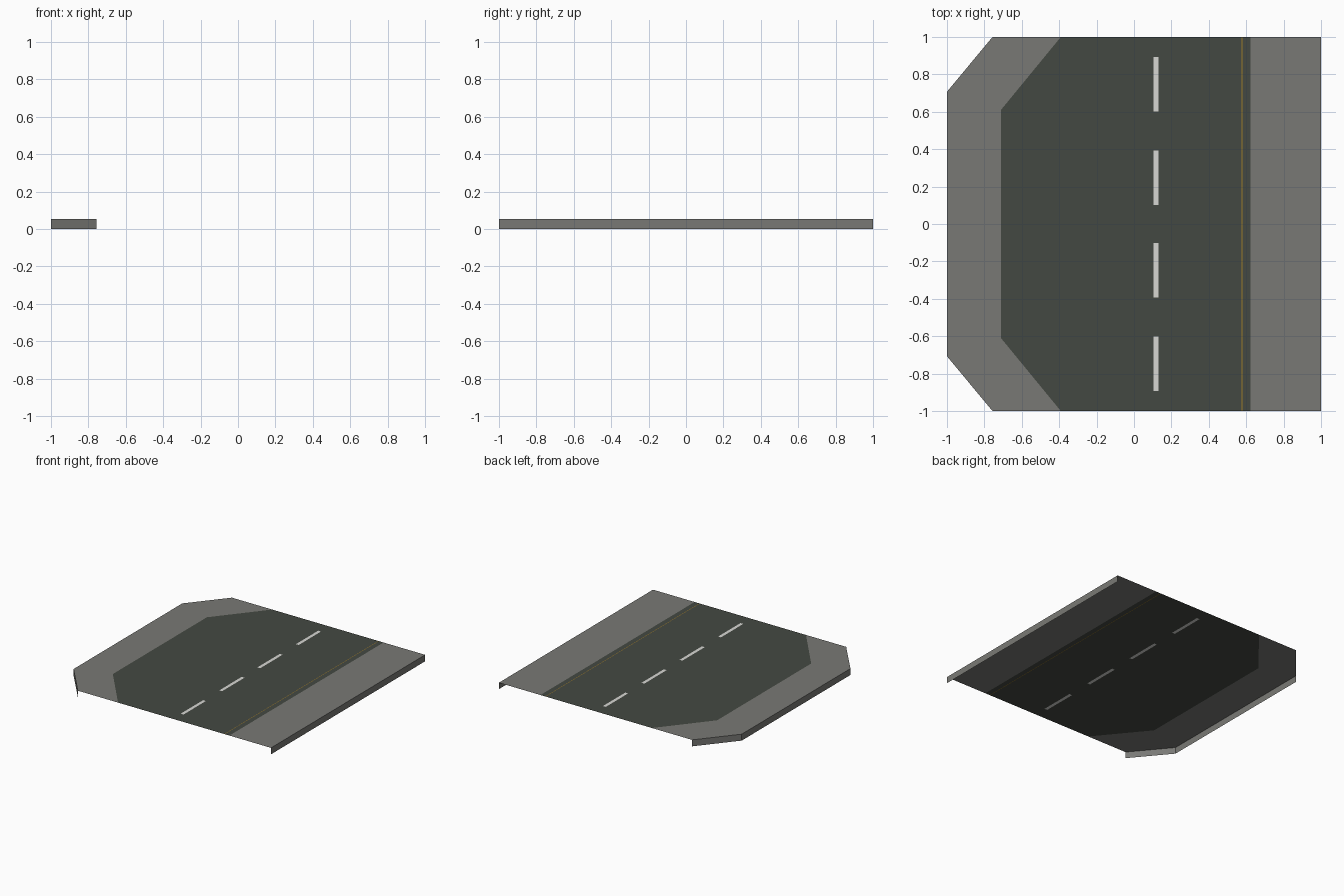
import bpy, bmesh
from mathutils import Vector

if "Cube" in bpy.data.objects:
    bpy.data.objects.remove(bpy.data.objects["Cube"])

TOP = 0.053


def material(name, srgb):
    m = bpy.data.materials.new(name)
    m.diffuse_color = [((c / 255 + 0.055) / 1.055) ** 2.4 for c in srgb] + [1]
    m.use_nodes = True
    m.node_tree.nodes["Principled BSDF"].inputs["Base Color"].default_value = m.diffuse_color
    return m


concrete = material("concrete grey", (121, 121, 117))
asphalt = material("asphalt dark green grey", (68, 73, 66))
white = material("marking white", (215, 215, 211))
yellow = material("line yellow", (160, 125, 40))


def finish(name, bm, mats):
    mesh = bpy.data.meshes.new(name)
    bm.to_mesh(mesh)
    bm.free()
    for m in mats:
        mesh.materials.append(m)
    ob = bpy.data.objects.new(name, mesh)
    bpy.context.collection.objects.link(ob)


def pavement(name, outer, inner):
    """Flat strip between two edge lines, with a wall dropping from the outer one."""
    bm = bmesh.new()

    def row(pts, z):
        return [bm.verts.new((x, y, z)) for x, y in pts]
    o, i, b = row(outer, TOP), row(inner, TOP), row(outer, 0)
    for k in range(len(outer) - 1):
        bm.faces.new((o[k], o[k + 1], i[k + 1], i[k]))
        bm.faces.new((b[k], b[k + 1], o[k + 1], o[k]))
    finish(name, bm, [concrete])


# Pavements on both sides; the left one follows the lay-by
bay = [(-0.39, 1), (-0.71, 0.61), (-0.71, -0.61), (-0.39, -1)]
pavement("left_pavement", [(-0.755, 1), (-1, 0.705), (-1, -0.705), (-0.755, -1)], bay)
pavement("right_pavement", [(1, -1), (1, 1)], [(0.622, -1), (0.622, 1)])

# Road sheet, cut along the painted markings
bm = bmesh.new()
bm.faces.new([bm.verts.new((x, y, TOP)) for x, y in bay + [(0.622, -1), (0.622, 1)]])
dash_x, line_x = (0.104, 0.13), (0.575, 0.579)
dashes = [(s - 0.145, s + 0.145) for s in (-0.747, -0.247, 0.247, 0.747)]


def cut(axis, value, geom):
    co, no = Vector((0, 0, TOP)), Vector((0, 0, 0))
    co[axis], no[axis] = value, 1
    bmesh.ops.bisect_plane(bm, geom=geom, plane_co=co, plane_no=no)


def between(v, span):
    return span[0] < v < span[1]


for x in dash_x + line_x:
    cut(0, x, bm.verts[:] + bm.edges[:] + bm.faces[:])
for y in [v for d in dashes for v in d]:
    strip = [f for f in bm.faces if between(f.calc_center_median().x, dash_x)]
    edges = {e for f in strip for e in f.edges}
    verts = {v for f in strip for v in f.verts}
    cut(1, y, list(verts) + list(edges) + strip)

bm.normal_update()
for f in bm.faces:
    if f.normal.z < 0:
        f.normal_flip()
    c = f.calc_center_median()
    if between(c.x, dash_x) and any(between(c.y, d) for d in dashes):
        f.material_index = 1
    elif between(c.x, line_x):
        f.material_index = 2
finish("road", bm, [asphalt, white, yellow])

# Make pavement faces point up and outwards
for name in ("left_pavement", "right_pavement"):
    me = bpy.data.objects[name].data
    b = bmesh.new()
    b.from_mesh(me)
    bmesh.ops.remove_doubles(b, verts=b.verts[:], dist=1e-5)
    b.normal_update()
    for f in b.faces:
        c = f.calc_center_median()
        out = f.normal.z if abs(f.normal.z) > 0.5 else f.normal.dot(Vector((c.x, c.y, 0)))
        if out < 0:
            f.normal_flip()
    b.to_mesh(me)
    b.free()
